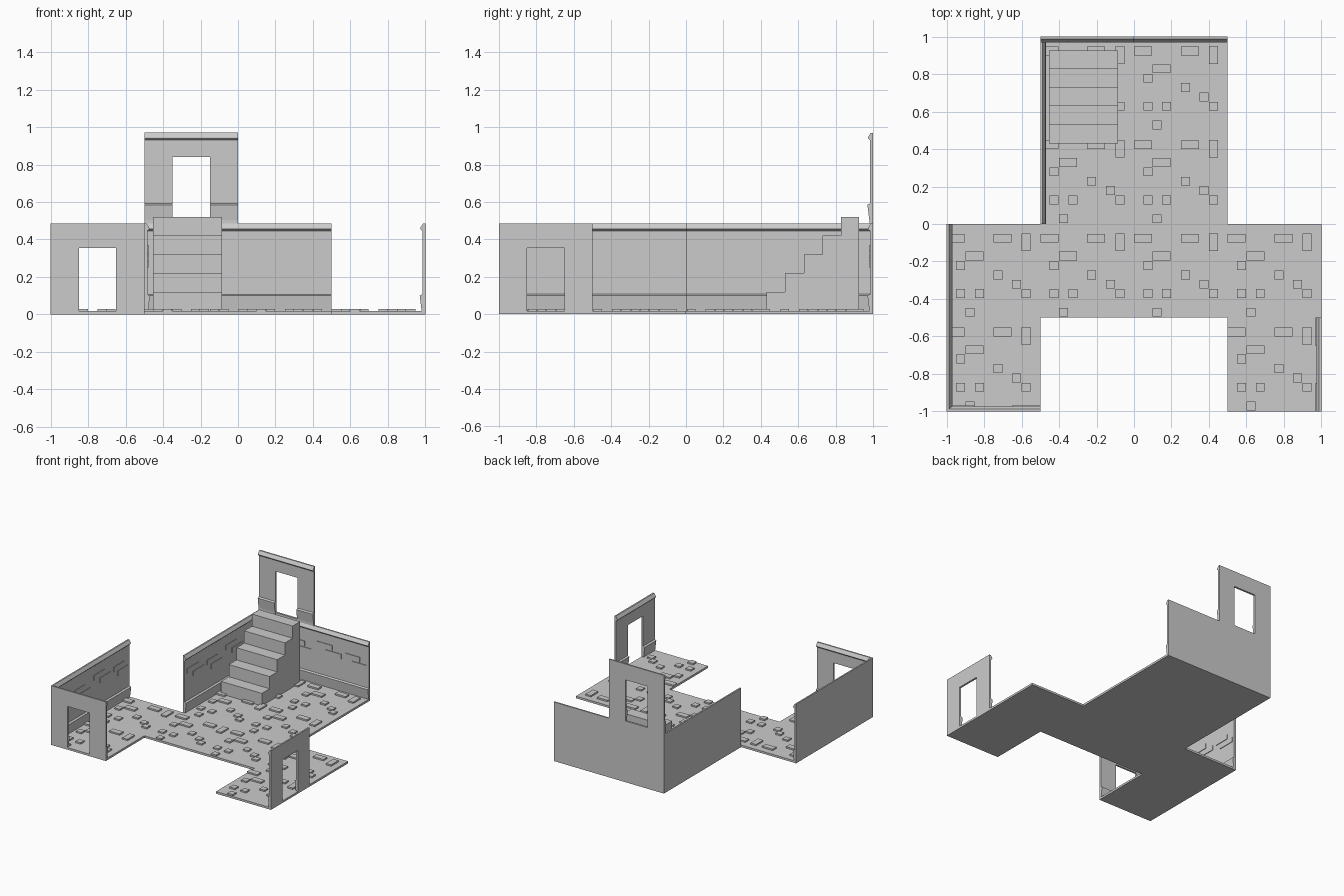
import bpy, bmesh
from mathutils import Vector, Matrix

if "Cube" in bpy.data.objects:
    bpy.data.objects.remove(bpy.data.objects["Cube"])

H = 0.485      # wall module height
FLOOR = 0.017  # slab thickness


def finish(name, bm, mat=None):
    if mat:
        bm.transform(mat)
    bmesh.ops.recalc_face_normals(bm, faces=bm.faces)
    me = bpy.data.meshes.new(name)
    bm.to_mesh(me)
    bm.free()
    ob = bpy.data.objects.new(name, me)
    bpy.context.collection.objects.link(ob)
    return ob


def box(bm, lo, hi):
    lo, hi = Vector(lo), Vector(hi)
    s = hi - lo
    m = Matrix.Translation((lo + hi) / 2) @ Matrix.Diagonal((s.x, s.y, s.z, 1))
    bmesh.ops.create_cube(bm, size=1, matrix=m)


def prism(bm, profile, u0, u1):
    """Extrude a (depth, height) profile along local x from u0 to u1."""
    f = bm.faces.new([bm.verts.new((u0, d, z)) for d, z in profile])
    r = bmesh.ops.extrude_face_region(bm, geom=[f])
    vs = [g for g in r["geom"] if isinstance(g, bmesh.types.BMVert)]
    bmesh.ops.translate(bm, vec=(u1 - u0, 0, 0), verts=vs)
    if not f.is_valid or len(f.edges[0].link_faces) < 2:
        bm.faces.new(f.verts) if not f.is_valid else None


def wall_frame(origin, u, d):
    m = Matrix((u, d, (0, 0, 1))).transposed().to_4x4()
    return Matrix.Translation(origin) @ m


# Wall cross-section: sloped skirting, panel, cornice
SKIRT = [(0, 0), (0.02, 0), (0.02, 0.02), (0.03, 0.1), (0.016, 0.107)]
CORNICE = [(0.016, 0.445), (0.027, 0.455), (0.027, 0.461), (0.012, H), (0, H)]
BRICKS = [(0.03, 0.17, 0.33, 0.37), (0.11, 0.25, 0.28, 0.32),
          (0.29, 0.42, 0.30, 0.34), (0.34, 0.48, 0.25, 0.29)]


def plain_wall(name, origin, u, d):
    bm = bmesh.new()
    prism(bm, SKIRT + CORNICE, 0, 0.5)
    for a, b, z0, z1 in BRICKS:
        box(bm, (a, 0.01, z0), (b, 0.021, z1))
    finish(name, bm, wall_frame(origin, u, d))


def door_wall(name, origin, u, d):
    bm = bmesh.new()
    for a, b in ((0, 0.15), (0.35, 0.5)):
        prism(bm, SKIRT + CORNICE, a, b)
    prism(bm, [(0, 0.355), (0.016, 0.355)] + CORNICE, 0.15, 0.35)  # lintel
    box(bm, (0.15, 0, 0), (0.35, 0.016, FLOOR))                    # sill
    finish(name, bm, wall_frame(origin, u, d))


# Floor tiles with raised cobbles
COBBLES = [(0.0, 0.40, 2, 1), (0.25, 0.40, 2, 1), (0.40, 0.355, 1, 2),
           (0.10, 0.305, 2, 1), (0.05, 0.255, 1, 1), (0.25, 0.205, 1, 1),
           (0.35, 0.155, 1, 1), (0.05, 0.105, 1, 1), (0.15, 0.105, 1, 1),
           (0.40, 0.105, 1, 1), (0.10, 0.005, 1, 1)]
TILES = [(x, y) for y in (0, 0.5) for x in (-0.5, 0)]
TILES += [(x, -0.5) for x in (-1, -0.5, 0, 0.5)] + [(-1, -1), (0.5, -1)]
for tx, ty in TILES:
    bm = bmesh.new()
    box(bm, (tx, ty, 0), (tx + 0.5, ty + 0.5, FLOOR))
    for x, y, w, h in COBBLES:
        box(bm, (tx + x, ty + y, 0.01),
            (tx + x + 0.048 * w, ty + y + 0.047 * h, 0.029))
    finish("floor_tile", bm)

# Plain walls along the back and left sides
X, Y = (1, 0, 0), (0, 1, 0)
NX, NY = (-1, 0, 0), (0, -1, 0)
for o in (0, 0.5):
    plain_wall("back_wall", (-0.5 + o, 1, 0), X, NY)
    plain_wall("hall_left_wall", (-0.5, o, 0), Y, X)
    plain_wall("outer_left_wall", (-1, -1 + o, 0), Y, X)

# Walls with doorways
door_wall("upper_door_wall", (-0.5, 1, H), X, NY)
door_wall("front_door_wall", (-0.5, -1, 0), NX, Y)
door_wall("right_door_wall", (1, -0.5, 0), NY, NX)

# Staircase: stepped side profile extruded across its width
steps = [(0.43, FLOOR)]
for i in range(5):
    z = 0.12 + 0.1 * i
    steps += [(0.43 + 0.1 * i, z), (min(0.53 + 0.1 * i, 0.925), z)]
steps.append((0.925, FLOOR))
bm = bmesh.new()
prism(bm, steps, -0.455, -0.085)
finish("staircase", bm)
